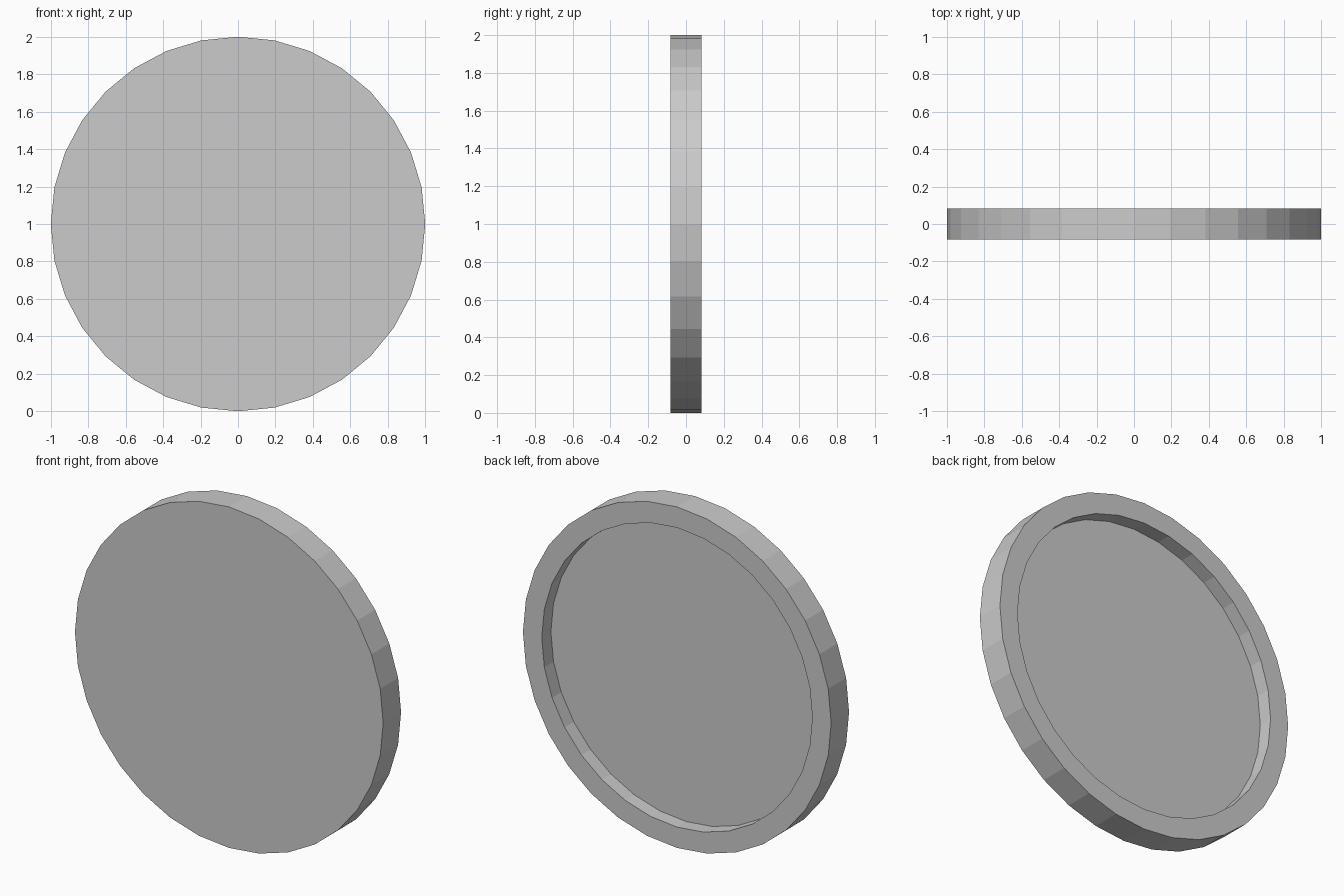
import bpy, bmesh
from mathutils import Matrix

if "Cube" in bpy.data.objects:
    bpy.data.objects.remove(bpy.data.objects["Cube"])

SIDES = 32
RADIUS = 1.0
HALF = 0.083          # half thickness of the disc
INNER = 0.878         # radius of the recess in the back
DEPTH = 0.085         # depth of the recess

bm = bmesh.new()

# Solid disc, axis along y, back cap at +y, a vertex at the very top
turn = Matrix.Translation((0, 0, RADIUS)) @ Matrix.Rotation(-1.5707963, 4, 'X')
bmesh.ops.create_cone(bm, cap_ends=True, segments=SIDES, radius1=RADIUS,
                      radius2=RADIUS, depth=2 * HALF, matrix=turn)
bm.normal_update()

# Raised rim: inset the back cap, then push it in to form the recess floor
back = next(f for f in bm.faces if f.normal.y > 0.9)
bmesh.ops.inset_region(bm, faces=[back], thickness=0.05)
for v in back.verts:
    r = (v.co.x ** 2 + (v.co.z - RADIUS) ** 2) ** 0.5
    v.co.x *= INNER / r
    v.co.z = RADIUS + (v.co.z - RADIUS) * INNER / r
floor = bmesh.ops.extrude_discrete_faces(bm, faces=[back])["faces"][0]
bmesh.ops.translate(bm, verts=floor.verts, vec=(0, -DEPTH, 0))
bmesh.ops.recalc_face_normals(bm, faces=bm.faces)

mesh = bpy.data.meshes.new("rimmed_disc")
bm.to_mesh(mesh)
bm.free()
bpy.context.collection.objects.link(bpy.data.objects.new("rimmed_disc", mesh))
